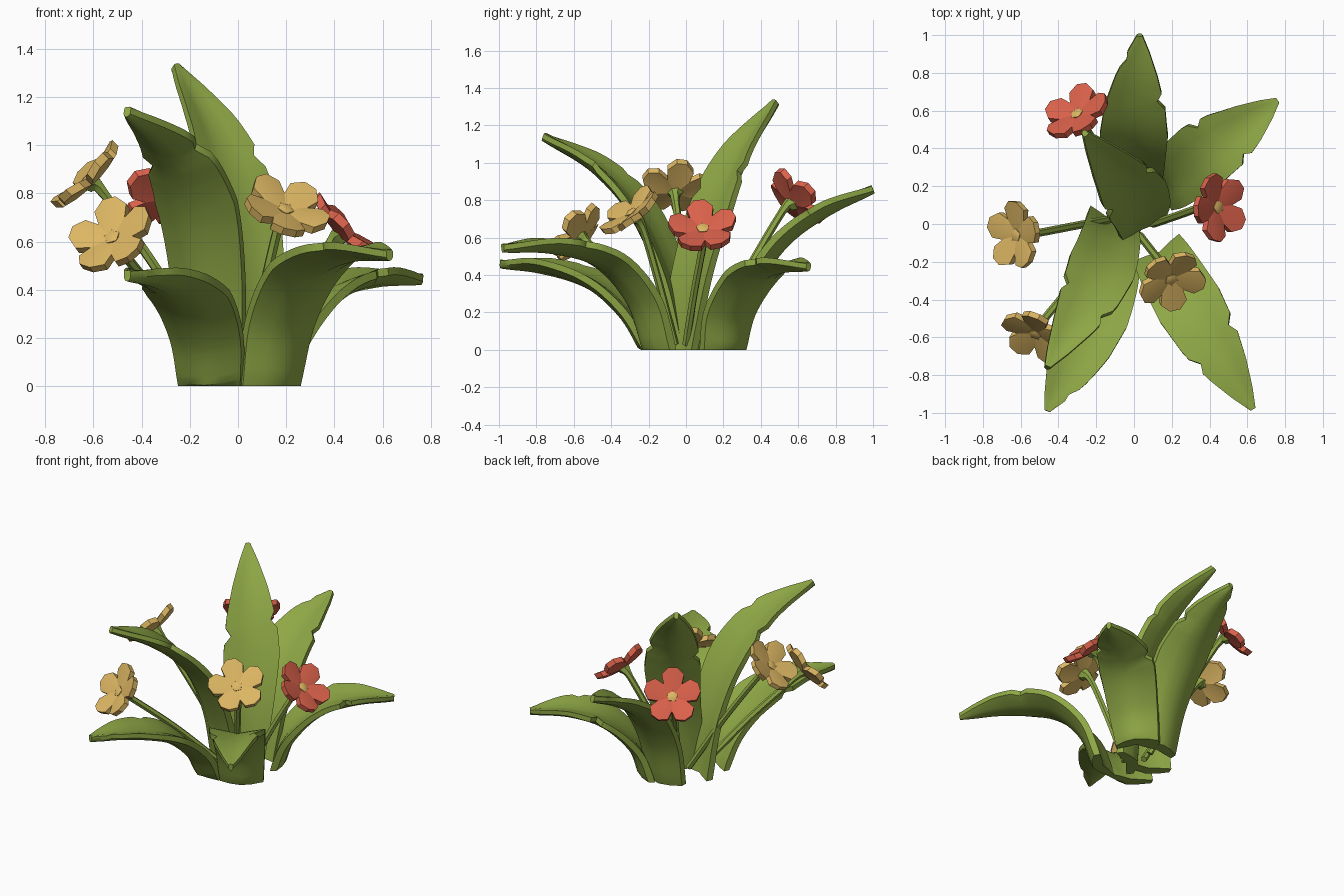
import bpy, bmesh, math
from mathutils import Vector

if "Cube" in bpy.data.objects:
    bpy.data.objects.remove(bpy.data.objects["Cube"])


def material(name, rgb):
    m = bpy.data.materials.new(name)
    m.diffuse_color = (*rgb, 1)
    m.use_nodes = True
    m.node_tree.nodes["Principled BSDF"].inputs["Base Color"].default_value = m.diffuse_color
    return m


GREEN = material("leaf green", (0.27, 0.385, 0.06))
YELLOW = material("petal yellow", (0.72, 0.47, 0.125))
RED = material("petal red", (0.70, 0.12, 0.07))


def spline(pts, t):
    """Catmull-Rom point at t in 0..1"""
    p = [Vector(q) for q in pts]
    p = [2 * p[0] - p[1]] + p + [2 * p[-1] - p[-2]]
    n = len(pts) - 1
    i = min(int(t * n), n - 1)
    u = t * n - i
    a, b, c, d = p[i:i + 4]
    return 0.5 * (2 * b + (c - a) * u + (2 * a - 5 * b + 4 * c - d) * u ** 2
                  + (3 * b - a - 3 * c + d) * u ** 3)


def finish(bm, name, mats, angle=40):
    bmesh.ops.recalc_face_normals(bm, faces=bm.faces)
    me = bpy.data.meshes.new(name)
    bm.to_mesh(me)
    bm.free()
    ob = bpy.data.objects.new(name, me)
    bpy.context.collection.objects.link(ob)
    for m in mats:
        me.materials.append(m)
    bpy.ops.object.select_all(action='DESELECT')
    ob.select_set(True)
    bpy.context.view_layer.objects.active = ob
    bpy.ops.object.shade_smooth_by_angle(angle=math.radians(angle))
    return ob


def loft(name, rings, mat):
    """Closed skin over a list of equal rings of points"""
    bm = bmesh.new()
    vs = [[bm.verts.new(p) for p in r] for r in rings]
    n = len(vs[0])
    for a, b in zip(vs, vs[1:]):
        for j in range(n):
            k = (j + 1) % n
            bm.faces.new((a[j], a[k], b[k], b[j]))
    bm.faces.new(vs[0])
    bm.faces.new(vs[-1][::-1])
    return finish(bm, name, [mat])


WIDTH = [(0, .28), (.25, .32), (.5, .36), (.66, .32), (.8, .23), (.92, .12), (1, .03)]


def width(t):
    for (a, wa), (b, wb) in zip(WIDTH, WIDTH[1:]):
        if t <= b:
            return wa + (wb - wa) * (t - a) / (b - a)
    return WIDTH[-1][1]


def leaf(name, pts, notch_l, notch_r, side=None):
    """Thick cupped blade along a path, with one torn notch on each edge"""
    d = Vector(pts[-1]) - Vector(pts[0])
    side = Vector(side or (d.y, -d.x, 0)).normalized()
    rows, rings = 26, []
    for i in range(rows + 1):
        t = i / rows
        c = spline(pts, t)
        tan = (spline(pts, min(t + .01, 1)) - spline(pts, max(t - .01, 0))).normalized()
        nor = side.cross(tan).normalized()
        w = width(t) / 2
        th = 0.075 * (1 - 0.4 * t)
        top, bot = [], []
        for s in (-1, -.5, 0, .5, 1):
            cut = notch_l if s < 0 else notch_r
            k = 0.78 if i == cut and abs(s) == 1 else 1
            lift = 0.045 * (abs(s) ** 1.3 - .5) * min(1, w / .13)
            p = c + side * s * k * w + nor * lift
            edge = .6 if abs(s) == 1 else 1
            top.append(p + nor * th / 2 * edge)
            bot.append(p - nor * th / 2 * edge)
        ring = top + bot[::-1]
        for p in ring:
            p.z = 0 if i == 0 else max(p.z, 0)
        rings.append(ring)
    loft(name, rings, GREEN)


# leaves
leaf("leaf_back", [(.0, .24, 0), (.0, .32, .3), (.0, .49, .57), (.01, .73, .75), (.03, 1, .86)], 23, 18)
leaf("leaf_back_right", [(.15, .21, 0), (.22, .25, .2), (.37, .37, .39), (.56, .50, .455), (.76, .655, .445)], 15, 18)
leaf("leaf_front_right", [(.14, -.16, 0), (.19, -.25, .27), (.30, -.44, .48), (.46, -.71, .56), (.63, -.98, .545)],
     17, 19)
leaf("leaf_front_left", [(-.12, -.18, 0), (-.14, -.30, .20), (-.21, -.49, .365), (-.33, -.75, .45), (-.46, -.99, .46)],
     23, 16)
leaf("leaf_tall_left", [(-.12, .0, 0), (-.13, -.09, .4), (-.18, -.25, .75), (-.29, -.48, .99), (-.46, -.76, 1.14)],
     19, 17)
leaf("leaf_tall_back", [(.03, -.02, 0), (.04, .05, .4), (.0, .15, .75), (-.10, .28, 1.05), (-.26, .48, 1.325)],
     15, 17, (.8, .6, 0))


def flower(name, centre, normal, base, mat, spin=0):
    c, n = Vector(centre), Vector(normal).normalized()
    q = n.to_track_quat('Z', 'Y')

    def place(r, deg, z):
        a = math.radians(deg + 90 + spin)
        return c + q @ Vector((r * math.cos(a), r * math.sin(a), z))

    # petals: five blunt lobes sharing one thick cupped disc
    bm = bmesh.new()
    outline = [(-36, .1, .0), (-27, .158, .014), (-9, .184, .03), (9, .184, .03), (27, .158, .014)]
    layers = []
    for off in (.014, -.022):
        mid = bm.verts.new(place(0, 0, off - .012))
        ring = [bm.verts.new(place(r, 72 * k + a, z + off)) for k in range(5) for a, r, z in outline]
        for i in range(25):
            bm.faces.new((mid, ring[i], ring[(i + 1) % 25]))
        layers.append(ring)
    up, lo = layers
    for i in range(25):
        j = (i + 1) % 25
        bm.faces.new((up[i], up[j], lo[j], lo[i]))
    finish(bm, name + "_petals", [mat], 30)

    # centre button
    loft(name + "_centre", [[place(r, 72 * k, z) for k in range(5)]
                            for r, z in ((.036, -.005), (.036, .012), (.022, .018))], YELLOW)

    # stem widening into the flower's cup
    end = c - n * .02
    back = c - n * .10
    b = Vector(base)
    path = [b, b.lerp(back, .5) + Vector((0, 0, .02)), back, end]
    rings = []
    for i in range(13):
        t = i / 12
        p = spline(path, t)
        tan = spline(path, min(t + .02, 1)) - spline(path, max(t - .02, 0))
        rot = tan.to_track_quat('Z', 'Y')
        r = .021 + (.027 * max(0, t - .7) / .3)
        rings.append([p + rot @ Vector((r * math.cos(k * math.pi / 3), r * math.sin(k * math.pi / 3), 0))
                      for k in range(6)])
    for p in rings[0]:
        p.z = max(p.z, 0)
    loft(name + "_stem", rings, GREEN)


# flowers
flower("red_flower_back", (-.30, .58, .80), (-.42, .66, .62), (-.03, .12, .03), RED)
flower("red_flower_right", (.44, .09, .645), (.70, -.03, .72), (.1, .0, .03), RED, 8)
flower("yellow_flower_left", (-.62, -.06, .86), (-.70, -.05, .70), (-.05, .04, .03), YELLOW, 10)
flower("yellow_flower_front_left", (-.52, -.58, .615), (-.40, -.70, .58), (-.1, -.05, .03), YELLOW, 18)
flower("yellow_flower_front", (.195, -.29, .73), (.30, -.58, .76), (.03, -.06, .03), YELLOW, 18)
